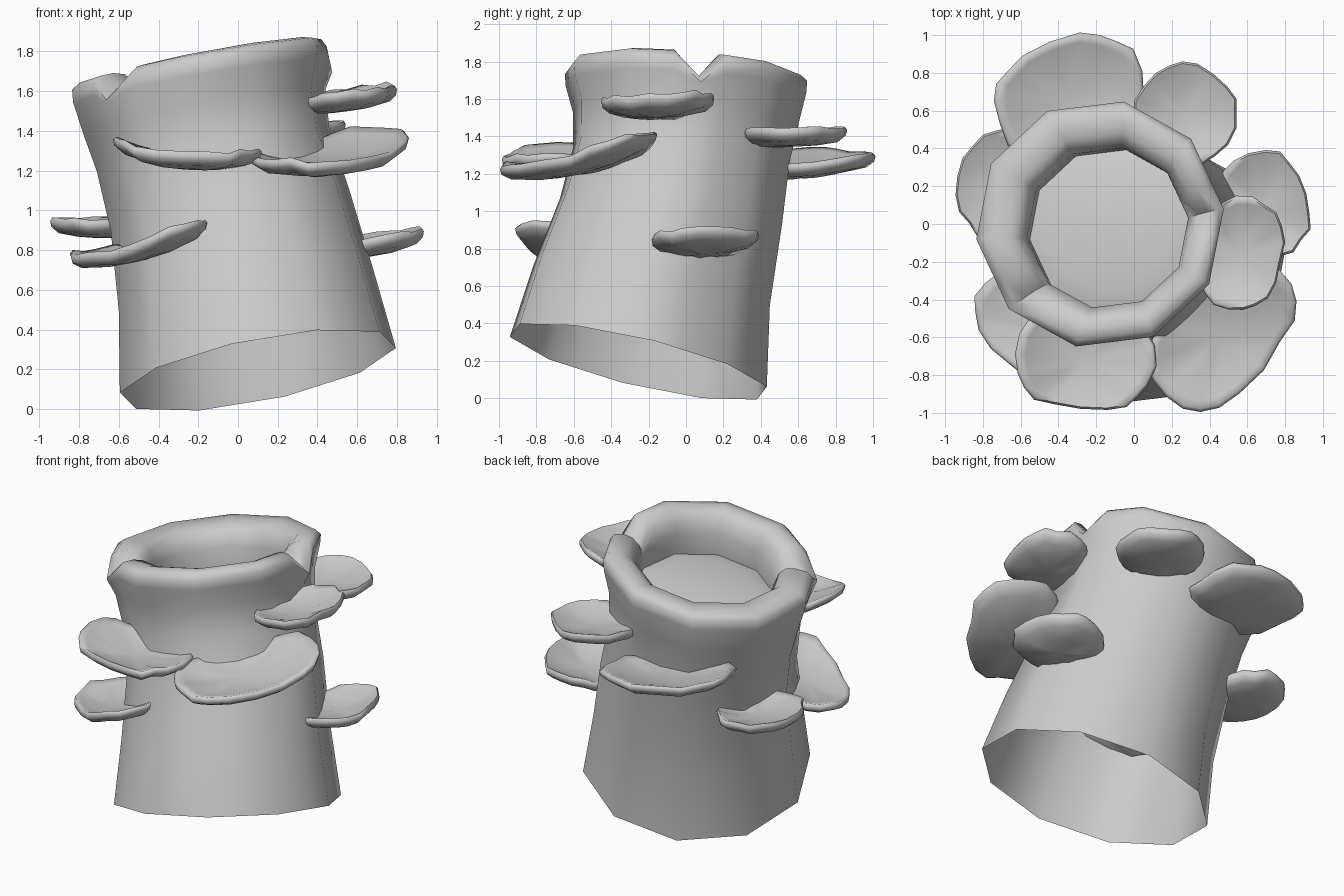
import bpy, bmesh, math, random
from mathutils import Vector

cube = bpy.data.objects.get("Cube")
if cube:
    bpy.data.objects.remove(cube, do_unlink=True)

grey = bpy.data.materials.new("plain grey")
grey.use_nodes = True
grey.diffuse_color = (0.6, 0.6, 0.6, 1)
grey.node_tree.nodes["Principled BSDF"].inputs["Base Color"].default_value = grey.diffuse_color


def finish(name, bm, angle):
    mesh = bpy.data.meshes.new(name)
    bm.to_mesh(mesh)
    bm.free()
    obj = bpy.data.objects.new(name, mesh)
    bpy.context.collection.objects.link(obj)
    mesh.materials.append(grey)
    bpy.ops.object.select_all(action='DESELECT')
    obj.select_set(True)
    bpy.context.view_layer.objects.active = obj
    bpy.ops.object.shade_smooth_by_angle(angle=math.radians(angle))


def bridge(bm, low, high):
    n = len(low)
    for i in range(n):
        j = (i + 1) % n
        bm.faces.new((low[i], low[j], high[j], high[i]))


# Ten-sided hollow trunk; extra columns beside two corners shape the rim notches
SIDES, START, STEP = 10, 7, 36
NOTCHES = {7: 1.0, 223: 0.8}
columns = [START + STEP * k for k in range(SIDES)]
columns += [n + s for n in NOTCHES for s in (-13, 13)]
columns = sorted(a % 360 for a in columns)


def polygon_radius(angle):
    off = (angle - START) % STEP - STEP / 2
    return math.cos(math.radians(STEP / 2)) / math.cos(math.radians(off))


# centre x, y, z, radius, slope in x, slope in y, notch depth
rings = [
    (0.10, -0.255, 0.195, 0.70, 0.19, -0.23, 0),
    (0.04, -0.185, 0.60, 0.645, 0.19, -0.2, 0),
    (-0.04, -0.08, 1.00, 0.605, 0.19, -0.15, 0),
    (-0.125, -0.025, 1.30, 0.59, 0.19, -0.1, 0),
    (-0.17, 0.0, 1.50, 0.615, 0.19, -0.08, 0),
    (-0.18, 0.0, 1.65, 0.655, 0.17, -0.06, 0.07),
    (-0.18, 0.0, 1.715, 0.66, 0.17, -0.06, 0.13),
    (-0.175, 0.0, 1.75, 0.625, 0.18, -0.07, 0.14),
    (-0.165, -0.005, 1.758, 0.56, 0.19, -0.08, 0.14),
    (-0.155, -0.01, 1.745, 0.50, 0.19, -0.08, 0.13),
    (-0.15, -0.02, 1.70, 0.455, 0.19, -0.08, 0.10),
    (-0.14, -0.02, 1.62, 0.43, 0.19, -0.08, 0.05),
    (-0.125, -0.03, 1.48, 0.43, 0.19, -0.08, 0),
    (-0.13, -0.03, 1.51, 0.33, 0.19, -0.08, 0),
]
bm = bmesh.new()
loops = []
for cx, cy, cz, r, sx, sy, cut in rings:
    loop = []
    for a in columns:
        t = math.radians(a)
        rr = r * polygon_radius(a)
        dx, dy = rr * math.cos(t), rr * math.sin(t)
        drop = cut * NOTCHES.get(a, 0)
        loop.append(bm.verts.new((cx + dx, cy + dy, cz + sx * dx + sy * dy - drop)))
    loops.append(loop)
for low, high in zip(loops, loops[1:]):
    bridge(bm, low, high)
# Recessed floor inside the rim
bm.faces.new(loops[-1])
finish("hollow_trunk", bm, 60)


# Shelf fungus: dished fan plate with a rolled lip and a bowl-shaped underside
SECTION = [(0.45, -0.05), (0.85, -0.035), (0.98, -0.008), (1.0, 0.02),
           (0.96, 0.037), (0.85, 0.027), (0.5, 0.0)]


def shelf(name, x, y, z, facing, depth, width, rise, lean, curl, square, seed):
    rng = random.Random(seed)
    out = Vector((math.cos(math.radians(facing)), math.sin(math.radians(facing)), 0))
    side = Vector((-out.y, out.x, 0))
    count = 20
    wobble = [(rng.uniform(0.94, 1.03), rng.uniform(-0.012, 0.012)) for _ in range(count)]

    def place(u, v, h):
        p = Vector((x, y, z)) + out * u + side * v
        p.z += h + rise * u + lean * v + curl * v * v
        return p

    bm = bmesh.new()
    loops = []
    for scale, h in SECTION:
        loop = []
        for k, (grow, lift) in enumerate(wobble):
            t = math.tau * k / count
            c, s = math.cos(t), math.sin(t)
            u = depth * scale * grow * math.copysign(abs(c) ** square, c)
            v = width * scale * grow * math.copysign(abs(s) ** square, s)
            loop.append(bm.verts.new(place(u, v, h + lift * scale)))
        loops.append(loop)
    for low, high in zip(loops, loops[1:]):
        bridge(bm, low, high)
    for loop, h, flip in ((loops[0], -0.055, True), (loops[-1], -0.01, False)):
        mid = bm.verts.new(place(0, 0, h))
        for i in range(count):
            a, b = loop[i], loop[(i + 1) % count]
            bm.faces.new((b, a, mid) if flip else (a, b, mid))
    finish(name, bm, 75)


shelf("shelf_upper_left", 0.56, -0.16, 1.555, -12, 0.23, 0.31, 0.14, 0.05, 0.3, 0.88, 1)
shelf("shelf_front_left", 0.46, -0.575, 1.25, -41, 0.295, 0.46, -0.08, 0.18, 0.3, 0.8, 2)
shelf("shelf_front", -0.26, -0.72, 1.26, -95, 0.27, 0.37, 0.0, -0.07, 0.3, 0.78, 3)
shelf("shelf_front_right_low", -0.49, -0.57, 0.80, -131, 0.25, 0.40, -0.14, 0.20, 0.3, 0.88, 4)
shelf("shelf_right", -0.70, 0.21, 0.915, 170, 0.24, 0.30, 0.0, 0.0, 0.1, 0.95, 5)
shelf("shelf_back", -0.34, 0.67, 1.24, 110, 0.31, 0.41, 0.12, 0.05, 0.2, 0.78, 6)
shelf("shelf_back_left", 0.27, 0.58, 1.40, 55, 0.27, 0.28, 0.05, 0.0, 0.2, 0.88, 7)
shelf("shelf_left_low", 0.68, 0.10, 0.825, 15, 0.25, 0.29, 0.2, 0.0, 0.2, 0.85, 8)
